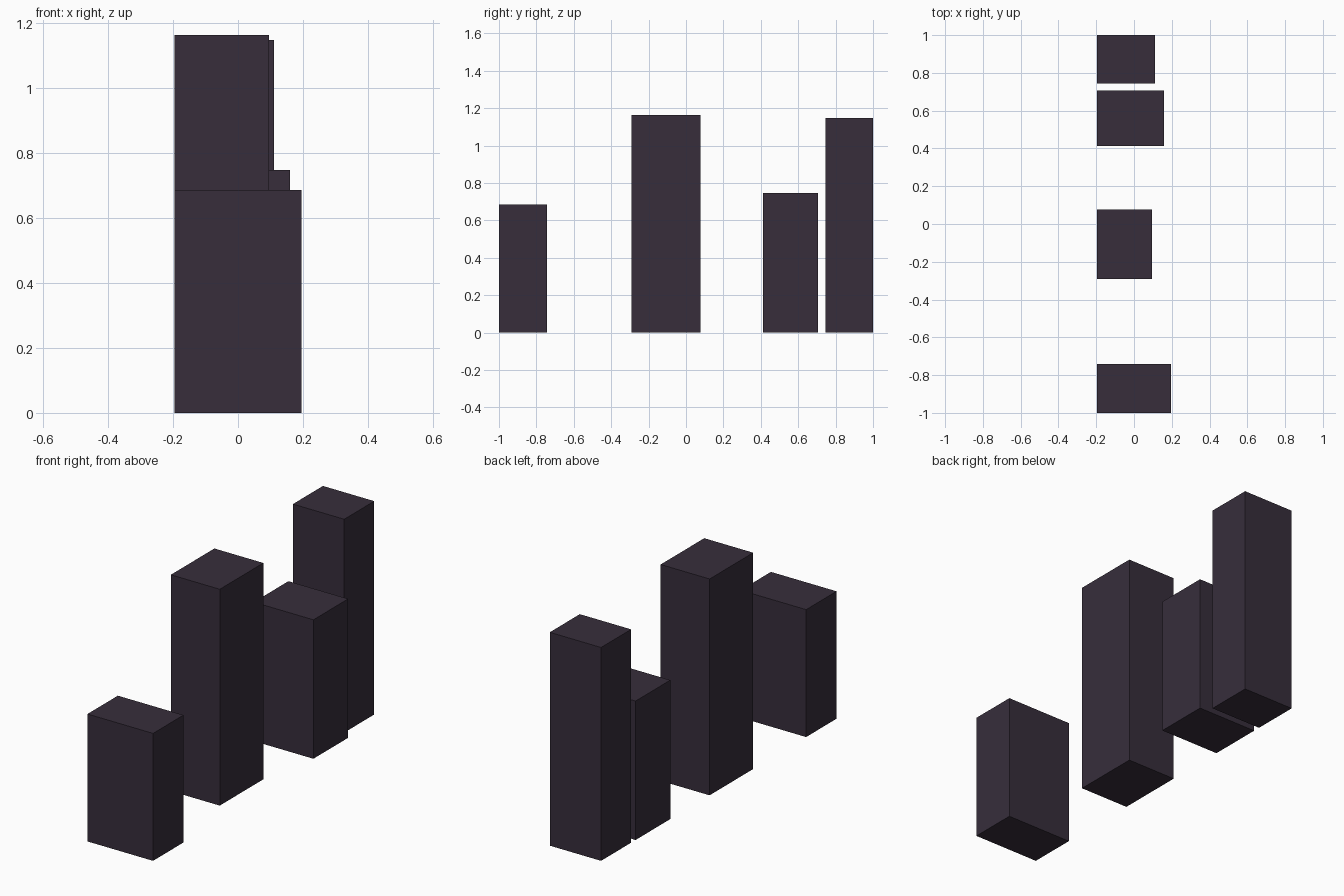
import bpy
import bmesh
from mathutils import Vector

cube = bpy.data.objects.get("Cube")
if cube:
    bpy.data.objects.remove(cube, do_unlink=True)

# One dark colour for every block
colour = (0.038, 0.027, 0.044, 1.0)
material = bpy.data.materials.new("dark plum")
material.use_nodes = True
material.diffuse_color = colour
material.node_tree.nodes["Principled BSDF"].inputs["Base Color"].default_value = colour

RIGHT_WALL = -0.195  # all the blocks line up on this side


def block(name, left_x, front_y, back_y, height):
    """Upright box standing on the ground, flush with the shared side."""
    size = Vector((left_x - RIGHT_WALL, back_y - front_y, height))
    bm = bmesh.new()
    bmesh.ops.create_cube(bm, size=1)
    bmesh.ops.scale(bm, vec=size, verts=bm.verts)
    mesh = bpy.data.meshes.new(name)
    bm.to_mesh(mesh)
    bm.free()
    mesh.materials.append(material)
    obj = bpy.data.objects.new(name, mesh)
    obj.location = ((left_x + RIGHT_WALL) / 2, (front_y + back_y) / 2, height / 2)
    bpy.context.collection.objects.link(obj)


# Row of four towers, front to back
block("front_low_tower", 0.195, -1.0, -0.742, 0.685)
block("middle_tall_tower", 0.096, -0.292, 0.078, 1.163)
block("rear_low_tower", 0.16, 0.412, 0.707, 0.747)
block("back_tall_tower", 0.11, 0.745, 1.0, 1.147)
